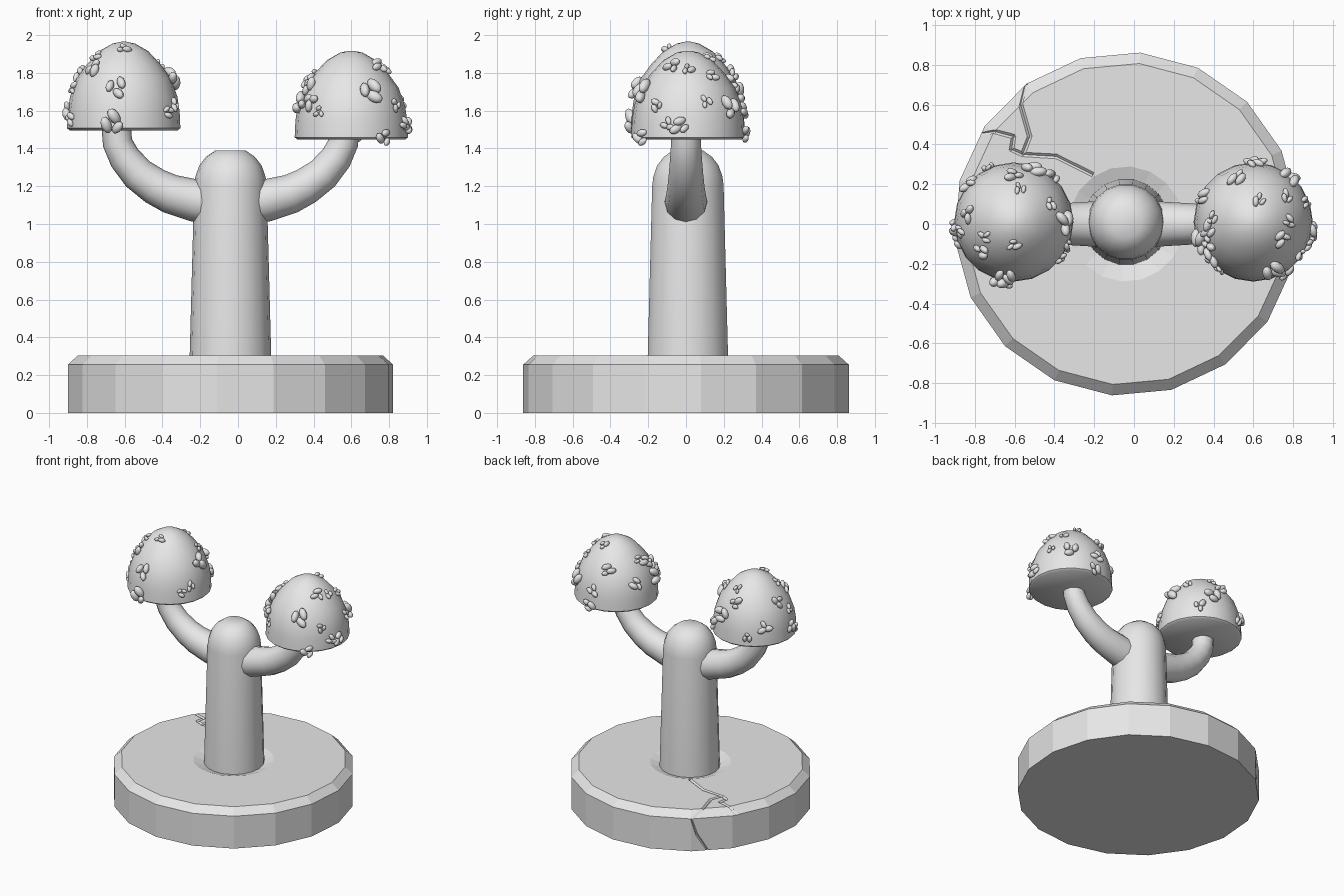
import bpy, bmesh, math, random
from mathutils import Vector, Matrix

random.seed(4)
if "Cube" in bpy.data.objects:
    bpy.data.objects.remove(bpy.data.objects["Cube"])

grey = bpy.data.materials.new("plain_grey")
grey.use_nodes = True
grey.diffuse_color = (0.8, 0.8, 0.8, 1)
grey.node_tree.nodes["Principled BSDF"].inputs["Base Color"].default_value = (0.8, 0.8, 0.8, 1)

UP = Vector((0, 0, 1))
AXIS_X = -0.04


def finish(name, bm, smooth=None):
    bmesh.ops.recalc_face_normals(bm, faces=bm.faces)
    mesh = bpy.data.meshes.new(name)
    bm.to_mesh(mesh)
    bm.free()
    mesh.materials.append(grey)
    obj = bpy.data.objects.new(name, mesh)
    bpy.context.collection.objects.link(obj)
    bpy.ops.object.select_all(action='DESELECT')
    obj.select_set(True)
    bpy.context.view_layer.objects.active = obj
    if smooth:
        bpy.ops.object.shade_smooth_by_angle(angle=math.radians(smooth))
    return obj


def loft(name, rings, sides, phase=0, smooth=None):
    """Skin a list of (centre, tangent, radius) rings and close both ends."""
    bm = bmesh.new()
    side = Vector((0, 1, 0))
    loops = []
    for centre, tangent, radius in rings:
        across = side.cross(tangent).normalized()
        angles = [phase + math.tau * i / sides for i in range(sides)]
        loops.append([bm.verts.new(centre + radius * (math.cos(a) * across + math.sin(a) * side))
                      for a in angles])
    for low, high in zip(loops, loops[1:]):
        for i in range(sides):
            j = (i + 1) % sides
            bm.faces.new((low[i], low[j], high[j], high[i]))
    bm.faces.new(loops[0])
    bm.faces.new(loops[-1])
    return finish(name, bm, smooth)


def turned(name, x, y, z, profile, sides, phase=0, smooth=None):
    rings = [(Vector((x, y, z + h)), UP, r) for r, h in profile]
    return loft(name, rings, sides, phase, smooth)


# Round base with a chamfered rim and a shallow dip around the trunk
base = turned("base", AXIS_X, 0, 0,
              [(0.865, 0), (0.865, 0.255), (0.81, 0.305), (0.29, 0.305), (0.2, 0.275)],
              18, math.radians(5.3))

# Cracks cut into the base as V-shaped grooves
TOP = 0.305
cracks = [
    [(-0.21, 0.25, TOP), (-0.39, 0.34, TOP), (-0.56, 0.35, TOP), (-0.525, 0.44, TOP),
     (-0.57, 0.6, TOP), (-0.545, 0.71, 0.255), (-0.57, 0.68, 0.13), (-0.63, 0.62, -0.01)],
    [(-0.56, 0.35, TOP), (-0.616, 0.375, TOP), (-0.606, 0.44, TOP), (-0.70, 0.465, TOP),
     (-0.78, 0.455, 0.255), (-0.78, 0.455, -0.01)],
]
bm = bmesh.new()
for path in cracks:
    for a, b in zip(path, path[1:]):
        a, b = Vector(a), Vector(b)
        turn = (b - a).to_track_quat('Z', 'Y').to_matrix().to_4x4()
        bmesh.ops.create_cone(bm, cap_ends=True, segments=4, radius1=0.012, radius2=0.011,
                              depth=(b - a).length + 0.008,
                              matrix=Matrix.Translation((a + b) / 2) @ turn)
cutter = finish("crack_cutter", bm)
cutter.hide_render = True
cut = base.modifiers.new("cracks", 'BOOLEAN')
cut.operation = 'DIFFERENCE'
cut.solver = 'EXACT'
cut.use_self = True
cut.object = cutter
bpy.ops.object.select_all(action='DESELECT')
base.select_set(True)
bpy.context.view_layer.objects.active = base
bpy.ops.object.modifier_apply(modifier=cut.name)
bpy.data.objects.remove(cutter)

# Tapered trunk with a domed top
turned("trunk", AXIS_X, 0.01, 0,
       [(0.217, 0.26), (0.192, 1.2), (0.186, 1.25), (0.165, 1.31), (0.13, 1.355), (0.08, 1.39)],
       18, smooth=40)

# Two curved arms, mirrored about the trunk axis: (reach, height, radius)
arm_path = [(0.06, 1.1, 0.115), (0.19, 1.125, 0.112), (0.32, 1.16, 0.104), (0.40, 1.2, 0.098),
            (0.49, 1.265, 0.091), (0.56, 1.35, 0.084), (0.598, 1.43, 0.079), (0.605, 1.52, 0.078)]
for name, sign in (("right_arm", -1), ("left_arm", 1)):
    points = [Vector((AXIS_X + sign * d, 0, z)) for d, z, r in arm_path]
    rings = []
    for i, p in enumerate(points):
        tangent = points[min(i + 1, len(points) - 1)] - points[max(i - 1, 0)]
        rings.append((p, tangent.normalized(), arm_path[i][2]))
    loft(name, rings, 12, smooth=40)

# Domed caps
dome = [(0.285, 0), (0.3, 0.012), (0.296, 0.1), (0.284, 0.18), (0.25, 0.275),
        (0.195, 0.35), (0.13, 0.42), (0.06, 0.46), (0.015, 0.47)]


def dome_radius(h):
    for (r0, h0), (r1, h1) in zip(dome, dome[1:]):
        if h <= h1:
            return r0 + (r1 - r0) * (h - h0) / (h1 - h0)
    return 0


def buds(name, centre, clusters):
    """Clusters of three small oval lobes: (azimuth, height, lobe length)."""
    bm = bmesh.new()
    for azimuth, h, size in clusters:
        a = math.radians(azimuth)
        r = dome_radius(h)
        out = Vector((math.cos(a), math.sin(a), 0))
        slope = (dome_radius(h - 0.02) - dome_radius(h + 0.02)) / 0.04 if h > 0.04 else 0
        normal = (out + UP * slope).normalized()
        spot = centre + out * r + UP * h
        east = UP.cross(normal).normalized()
        north = normal.cross(east)
        start = random.uniform(0, math.tau)
        for k in range(3):
            t = start + k * math.tau / 3
            offset = (east * math.cos(t) + north * math.sin(t)) * size * 0.85
            spin = start + random.uniform(-0.9, 0.9)
            long_axis = (east * math.cos(spin) + north * math.sin(spin) + normal * 0.4)
            turn = long_axis.to_track_quat('Z', 'Y').to_matrix().to_4x4()
            length = size * random.uniform(0.85, 1.2)
            shape = Matrix.Diagonal((length * 0.55, length * 0.62, length, 1))
            place = Matrix.Translation(spot + offset + normal * size * 0.25)
            bmesh.ops.create_icosphere(bm, subdivisions=2, radius=1, matrix=place @ turn @ shape)
    finish(name, bm, 60)


S, M, L = 0.024, 0.032, 0.042
right_clusters = [
    (222, 0.325, M), (262, 0.225, L), (259, 0.04, L), (336, 0.135, S), (0, 0.275, L),
    (26, 0.34, S), (270, 0.43, S), (207, 0.39, S), (170, 0.3, M), (190, 0.22, S),
    (185, 0.1, M), (139, 0.15, M), (70, 0.2, L), (90, 0.3, M), (50, 0.1, M),
    (322, 0.1, S), (115, 0.08, S), (200, 0.06, S), (80, 0.38, S)]
left_clusters = [
    (330, 0.385, M), (37, 0.335, S), (339, 0.08, S), (190, 0.31, M), (205, 0.28, M),
    (200, 0.19, L), (234, 0.145, S), (293, 0.255, L), (325, 0.18, S), (352, 0.07, M),
    (305, 0.01, M), (75, 0.43, S), (0, 0.37, S), (175, 0.34, S), (155, 0.2, M),
    (50, 0.17, L), (220, 0.2, M), (20, 0.2, S), (90, 0.15, M), (110, 0.3, M), (85, 0.03, M)]
for side, x, z, clusters in (("right", -0.605, 1.495, right_clusters),
                             ("left", 0.6, 1.447, left_clusters)):
    turned(side + "_cap", x, 0.01, z, dome, 20, smooth=40)
    buds(side + "_cap_buds", Vector((x, 0.01, z)), clusters)
